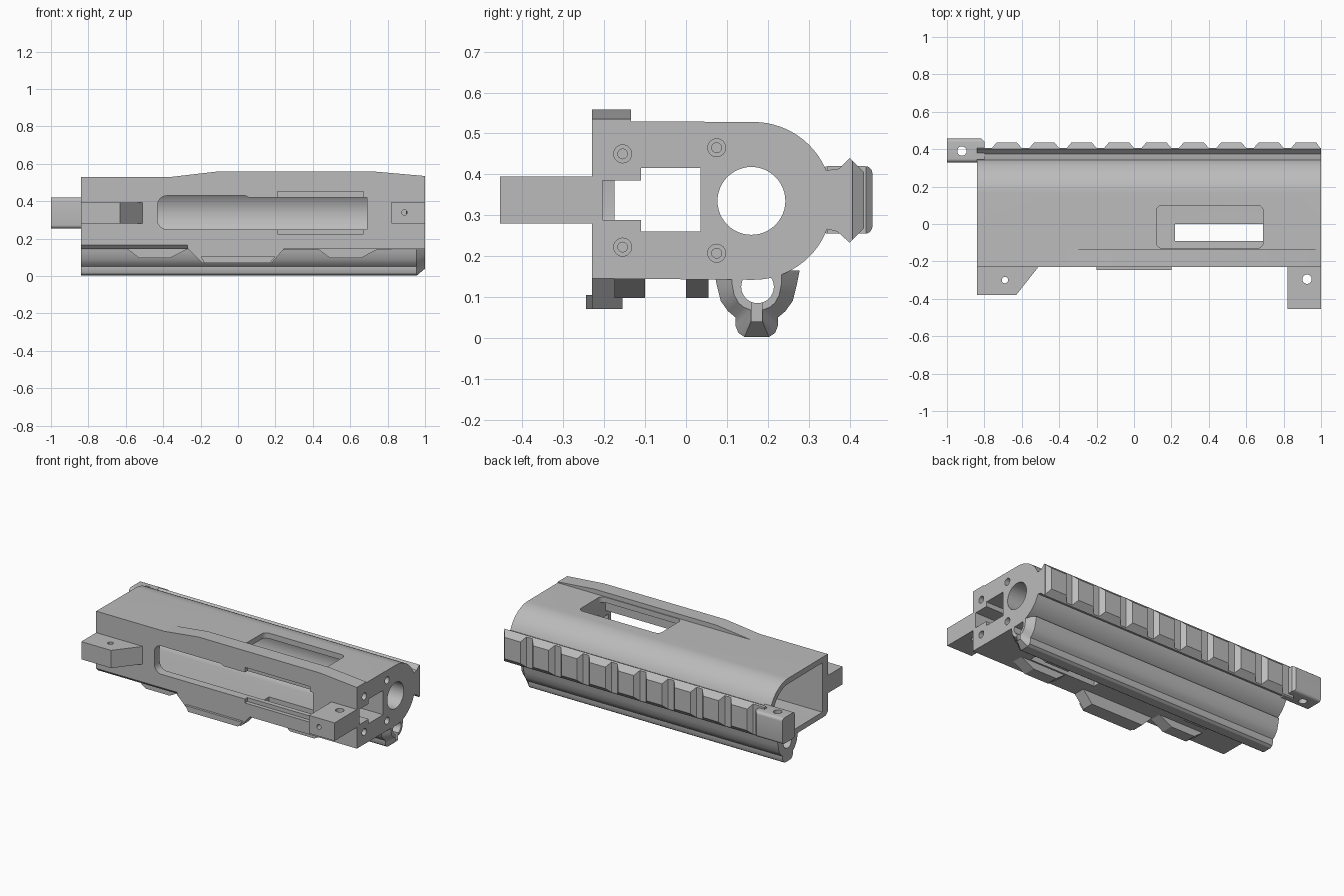
import bpy, bmesh
from math import sin, cos, pi, radians
from mathutils import Vector

if "Cube" in bpy.data.objects:
    bpy.data.objects.remove(bpy.data.objects["Cube"])

grey = bpy.data.materials.new("plain grey")
grey.use_nodes = True
tone = (0.5, 0.5, 0.5, 1)
grey.diffuse_color = tone
grey.node_tree.nodes["Principled BSDF"].inputs["Base Color"].default_value = tone


def place(axis, p, d):
    """Put a 2D point on the plane across the axis, at distance d."""
    return {"x": (d, p[0], p[1]), "y": (p[0], d, p[1]), "z": (p[0], p[1], d)}[axis]


def loft(name, axis, sections):
    """Solid through (distance, outline) sections of equal point count."""
    bm = bmesh.new()
    rings = [[bm.verts.new(place(axis, p, d)) for p in pts] for d, pts in sections]
    n = len(rings[0])
    for a, b in zip(rings, rings[1:]):
        for i in range(n):
            bm.faces.new((a[i], a[(i + 1) % n], b[(i + 1) % n], b[i]))
    bm.faces.new(rings[0])
    bm.faces.new(rings[-1])
    bmesh.ops.recalc_face_normals(bm, faces=bm.faces)
    mesh = bpy.data.meshes.new(name)
    bm.to_mesh(mesh)
    bm.free()
    mesh.materials.append(grey)
    ob = bpy.data.objects.new(name, mesh)
    bpy.context.collection.objects.link(ob)
    return ob


def prism(name, axis, pts, a, b):
    return loft(name, axis, [(a, pts), (b, pts)])


def arc(cx, cy, r, start, end, n):
    angles = [radians(start + (end - start) * i / n) for i in range(n + 1)]
    return [(cx + r * cos(t), cy + r * sin(t)) for t in angles]


def circle(cx, cy, r, n=32):
    return arc(cx, cy, r, 0, 360, n)[:-1]


def rect(x0, x1, y0, y1, r=0):
    if not r:
        return [(x0, y0), (x1, y0), (x1, y1), (x0, y1)]
    return (arc(x1 - r, y1 - r, r, 0, 90, 5) + arc(x0 + r, y1 - r, r, 90, 180, 5)
            + arc(x0 + r, y0 + r, r, 180, 270, 5) + arc(x1 - r, y0 + r, r, 270, 360, 5))


def cut(target, *shape):
    """Subtract a prism from the target and discard the cutter."""
    cutter = prism("cutter", *shape)
    cutter.hide_render = True
    mod = target.modifiers.new("cut", "BOOLEAN")
    mod.operation, mod.solver, mod.object = "DIFFERENCE", "EXACT", cutter
    bpy.context.view_layer.objects.active = target
    bpy.ops.object.modifier_apply(modifier=mod.name)
    bpy.data.objects.remove(cutter)


BACK, END = -0.84, 1.0
CY, CZ = 0.165, 0.335

# Main housing: flat front wall, rounded rear wall
housing = prism("housing", "x", [(-0.23, 0.53), (-0.23, 0.145)]
                + arc(CY, CZ, 0.193, -90, 90, 36), BACK, END)
cut(housing, "x", [(-0.175, 0.495), (-0.175, 0.18)]
    + arc(CY, CZ, 0.158, -90, 90, 36), BACK - 0.1, 0.69)

# Openings in the end plate
cut(housing, "x", rect(-0.11, 0.035, 0.26, 0.415), 0.6, 1.1)
cut(housing, "x", rect(-0.204, -0.10, 0.288, 0.385), 0.6, 1.1)
cut(housing, "x", circle(0.16, CZ, 0.083, 48), 0.6, 1.1)
for y, z in ((-0.155, 0.45), (0.075, 0.465), (-0.155, 0.222), (0.075, 0.207)):
    cut(housing, "x", circle(y, z, 0.022, 24), 0.97, 1.1)
    cut(housing, "x", circle(y, z, 0.012, 16), 0.85, 1.1)

# Front window with its stepped recess, top window, floor opening
cut(housing, "y", rect(0.21, 0.67, 0.225, 0.452), -0.3, -0.205)
cut(housing, "y", arc(-0.38, 0.38, 0.05, 90, 180, 6) + arc(-0.38, 0.30, 0.05, 180, 270, 6)
    + [(0.69, 0.25), (0.69, 0.42), (0.06, 0.42), (0.04, 0.43)], -0.3, -0.1)
cut(housing, "z", rect(0.12, 0.69, -0.13, 0.10, 0.03), 0.45, 0.6)
cut(housing, "z", rect(0.22, 0.69, -0.09, 0.0), 0.1, 0.25)

# Chamfer along the lower front edge
cut(housing, "x", [(-0.24, 0.175), (-0.24, 0.13), (-0.195, 0.13)], BACK - 0.1, -0.27)

# Raised strip on the front top edge
prism("top_strip", "y", [(-0.36, 0.52), (END, 0.52), (END, 0.535), (0.74, 0.558),
                         (-0.12, 0.558), (-0.36, 0.53)], -0.23, -0.135)

# Front mounting lugs with pin holes
end_lug = prism("end_lug", "z", rect(0.82, END, -0.455, -0.228), 0.28, 0.395)
cut(end_lug, "z", circle(0.925, -0.295, 0.025), 0.2, 0.5)
cut(end_lug, "y", circle(0.89, 0.34, 0.015, 20), -0.5, -0.3)
back_lug = prism("back_lug", "z", [(BACK, -0.228), (BACK, -0.38), (-0.63, -0.38),
                                   (-0.51, -0.228)], 0.28, 0.393)
cut(back_lug, "z", circle(-0.69, -0.30, 0.017, 24), 0.2, 0.5)

# Lower tube with a tapered end
half_full = [(0.105, 0.165), (0.098, 0.13), (0.088, 0.09), (0.07, 0.065), (0.052, 0.05),
             (0.052, 0.03), (0.045, 0.012), (0.03, 0.002)]
half_tip = [(0.06, 0.165), (0.06, 0.13), (0.055, 0.105), (0.045, 0.086), (0.032, 0.075),
            (0.014, 0.068), (0.014, 0.05), (0.014, 0.04)]


def mirrored(half, c=0.173):
    return [(c + w, z) for w, z in half] + [(c - w, z) for w, z in reversed(half)]


tube = loft("lower_tube", "x", [(BACK, mirrored(half_full)), (0.955, mirrored(half_full)),
                                (END, mirrored(half_tip))])
cut(tube, "x", circle(0.175, 0.125, 0.04), -1, 1.1)
cut(tube, "x", rect(0.16, 0.186, 0.04, 0.1), 0.9, 1.1)

# Rear rail: core plus a row of bevelled teeth
prism("rail_core", "x", [(0.33, 0.405), (0.345, 0.41), (0.375, 0.414), (0.40, 0.44),
                         (0.407, 0.433), (0.407, 0.24), (0.40, 0.233), (0.37, 0.26),
                         (0.345, 0.266), (0.33, 0.27)], BACK, END)
for i in range(9):
    x = -0.68 + 0.2 * i
    right = min(x + 0.085, END)
    loft("rail_tooth", "y", [(0.40, rect(x - 0.085, right, 0.233, 0.44)),
                             (0.435, rect(x - 0.055, min(x + 0.055, END), 0.268, 0.405))])

# Block on the back end of the rail
block = prism("rail_end_block", "x", rect(0.33, 0.456, 0.255, 0.42, 0.018), -1, -0.80)
cut(block, "x", rect(0.25, 0.345, 0.2, 0.5), BACK, -0.7)
cut(block, "z", circle(-0.92, 0.39, 0.025), 0.2, 0.5)
cut(block, "z", [(-0.83, 0.47), (-0.79, 0.47), (-0.79, 0.43)], 0.2, 0.5)

# Ribs and clip on the underside
for x0 in (-0.60, 0.42):
    for y0, y1 in ((-0.175, -0.10), (0.0, 0.055)):
        prism("under_rib", "y", [(x0, 0.15), (x0 + 0.07, 0.098), (x0 + 0.24, 0.098),
                                 (x0 + 0.34, 0.15)], y0, y1)
prism("under_clip", "y", [(-0.27, 0.15), (-0.19, 0.07), (0.18, 0.07), (0.25, 0.15)],
      -0.23, -0.155)
prism("clip_lip", "y", [(-0.20, 0.105), (-0.18, 0.07), (0.17, 0.07), (0.20, 0.105)],
      -0.245, -0.225)

# Smooth the curved walls and keep the edges sharp
for ob in bpy.context.scene.objects:
    ob.select_set(ob.type == "MESH" and grey.name in ob.data.materials)
bpy.context.view_layer.objects.active = housing
bpy.ops.object.shade_smooth_by_angle(angle=radians(25))
